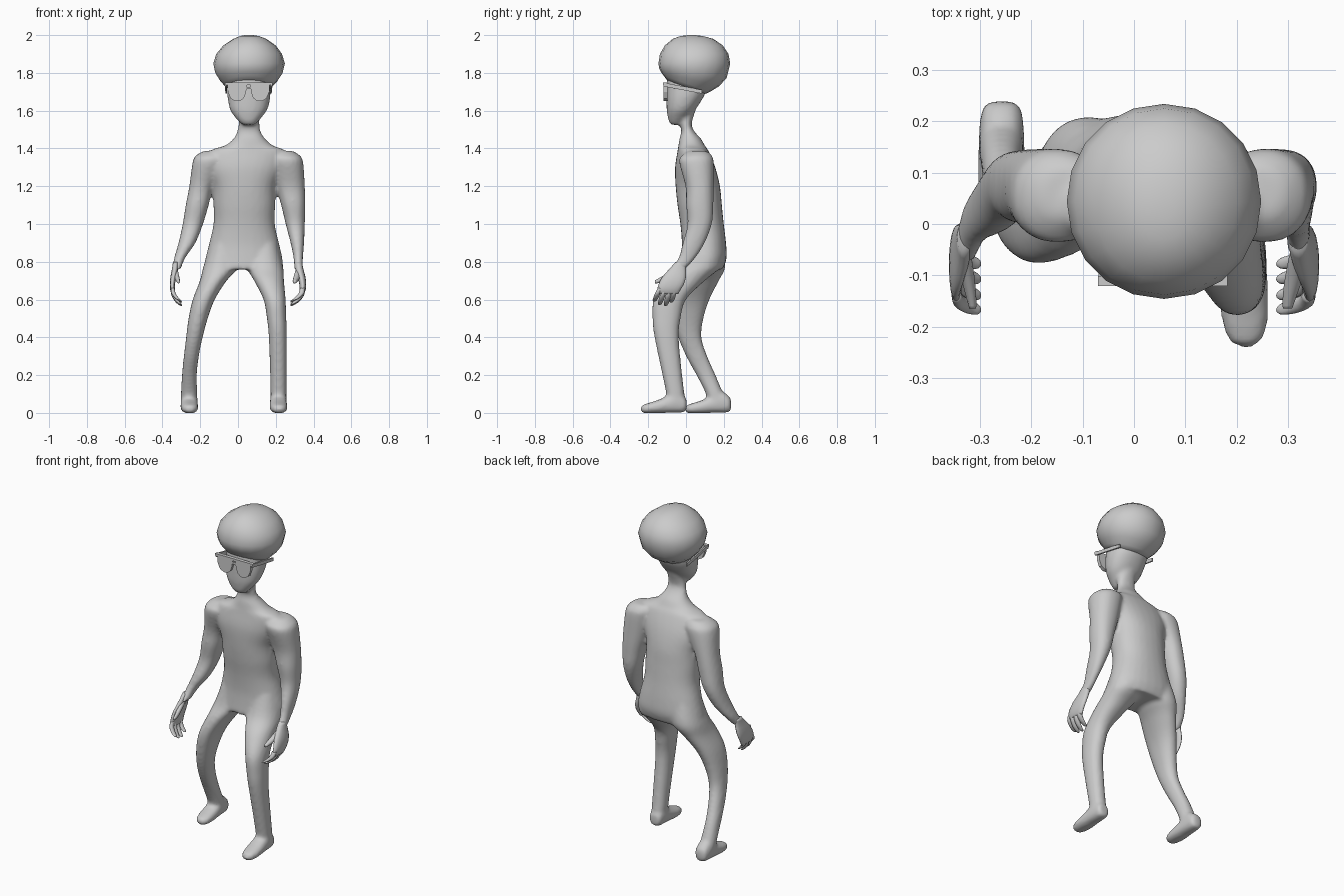
import bpy, bmesh, math
from mathutils import Vector


def smooth_rows(rows, n):
    """Catmull-Rom interpolation between section rows."""
    out = []
    for i in range(len(rows) - 1):
        p = [rows[max(i - 1, 0)], rows[i], rows[i + 1], rows[min(i + 2, len(rows) - 1)]]
        for k in range(n):
            t = k / n
            out.append([0.5 * (2 * b + (c - a) * t + (2 * a - 5 * b + 4 * c - d) * t * t
                               + (3 * b - a - 3 * c + d) * t ** 3) for a, b, c, d in zip(*p)])
    return out + [list(rows[-1])]


def loft(bm, rows, axis='z', sides=20, n=4, power=2.2):
    """Rows are (level, min u, max u, min v, max v); u is x, v is y or z."""
    rings = []
    for s, u0, u1, v0, v1 in smooth_rows(rows, n):
        ring = []
        for k in range(sides):
            a = 2 * math.pi * k / sides
            c, d = math.cos(a), math.sin(a)
            u = (u0 + u1) / 2 + (u1 - u0) / 2 * math.copysign(abs(c) ** (2 / power), c)
            v = (v0 + v1) / 2 + (v1 - v0) / 2 * math.copysign(abs(d) ** (2 / power), d)
            ring.append(bm.verts.new((u, v, s) if axis == 'z' else (u, s, v)))
        rings.append(ring)
    for r, q in zip(rings, rings[1:]):
        for k in range(sides):
            j = (k + 1) % sides
            bm.faces.new((r[k], r[j], q[j], q[k]))
    bm.faces.new(rings[0])
    bm.faces.new(rings[-1])


def finish(bm, name, smooth=True):
    bmesh.ops.recalc_face_normals(bm, faces=bm.faces)
    me = bpy.data.meshes.new(name)
    bm.to_mesh(me)
    bm.free()
    for p in me.polygons:
        p.use_smooth = smooth
    ob = bpy.data.objects.new(name, me)
    bpy.context.collection.objects.link(ob)
    return ob


# Body: overlapping lofts fused into one skin
bm = bmesh.new()
# neck and torso
loft(bm, [(1.60, .01, .11, -.03, .05), (1.53, .002, .115, -.03, .03), (1.49, -.005, .12, -.025, .045),
          (1.45, -.025, .145, -.035, .08), (1.415, -.07, .185, -.04, .10), (1.385, -.15, .25, -.045, .12),
          (1.30, -.17, .24, -.058, .155), (1.20, -.135, .20, -.055, .18), (1.10, -.13, .197, -.045, .19),
          (1.0, -.13, .195, -.03, .20), (.90, -.152, .217, -.022, .212), (.82, -.172, .235, -.025, .215),
          (.76, -.18, .24, -.03, .195)], sides=28)
# head
loft(bm, [(1.525, .025, .09, -.08, -.03), (1.55, -.003, .113, -.093, 0), (1.60, -.04, .152, -.102, .045),
          (1.65, -.052, .168, -.104, .08), (1.70, -.058, .172, -.104, .105), (1.78, -.05, .165, -.10, .12),
          (1.84, -.02, .14, -.08, .11)], sides=24)
# arms
arm_y = [(1.387, .01, .11), (1.365, -.02, .135), (1.33, -.037, .147), (1.20, -.003, .147), (1.10, 0, .145),
         (1.0, .008, .137), (.90, -.018, .10), (.82, -.04, .05), (.76, -.08, -.005)]
right_x = [(.17, .29), (.16, .325), (.165, .345), (.20, .354), (.228, .357), (.252, .354),
           (.278, .35), (.294, .344), (.298, .343)]
left_x = [(-.18, -.07), (-.22, -.06), (-.24, -.06), (-.258, -.13), (-.277, -.155), (-.293, -.185),
          (-.315, -.225), (-.338, -.28), (-.348, -.302)]
for xs in (right_x, left_x):
    loft(bm, [(z, x[0], x[1], y0, y1) for (z, y0, y1), x in zip(arm_y, xs)])
# forward leg and trailing leg
loft(bm, [(.90, .06, .21, .0, .18), (.78, .045, .238, -.045, .185), (.70, .085, .244, -.115, .10),
          (.60, .135, .252, -.172, .0), (.50, .153, .256, -.178, -.028), (.40, .163, .258, -.167, -.038),
          (.20, .17, .258, -.125, -.02), (.10, .172, .257, -.105, -.008), (.04, .175, .255, -.10, -.005)])
loft(bm, [(.90, -.14, .0, .0, .19), (.78, -.182, .005, -.025, .21), (.70, -.202, -.06, -.06, .175),
          (.60, -.24, -.123, -.078, .125), (.50, -.262, -.16, -.068, .093), (.40, -.275, -.187, -.042, .082),
          (.30, -.287, -.207, .0, .113), (.20, -.297, -.218, .055, .157), (.10, -.302, -.215, .105, .198),
          (.04, -.30, -.215, .115, .22)])
# feet
foot = [(.003, .19, .24, .015, .07), (-.01, .176, .252, .003, .09), (-.05, .17, .258, 0, .115),
        (-.10, .168, .26, 0, .09), (-.15, .167, .262, -.002, .068), (-.20, .173, .26, -.002, .052),
        (-.23, .187, .247, 0, .042), (-.24, .205, .23, .01, .03)]
for dx, dy in ((0, 0), (-.472, .236)):
    loft(bm, [(y + dy, x0 + dx, x1 + dx, z0, z1) for y, x0, x1, z0, z1 in foot], axis='y', power=2.4)
body = finish(bm, "body")
remesh = body.modifiers.new("fuse", 'REMESH')
remesh.mode = 'VOXEL'
remesh.voxel_size = .010
remesh.use_smooth_shade = True
sm = body.modifiers.new("soften", 'SMOOTH')
sm.factor = .5
sm.iterations = 8

# Hands: palm, four curled fingers and a thumb
for name, kx, ox in (("right_hand", 1, 0), ("left_hand", -.75, -.09)):
    bm = bmesh.new()
    loft(bm, [(.80, .302, .339, -.055, .005), (.765, .303, .345, -.085, .0), (.72, .315, .357, -.125, .0),
              (.68, .325, .361, -.145, -.012), (.65, .325, .358, -.152, -.03), (.63, .325, .35, -.145, -.04)],
         sides=16, n=2)
    for y0, y1, tip in ((-.138, -.168, .59), (-.111, -.14, .572), (-.084, -.108, .567), (-.058, -.078, .585)):
        rows = []
        for t, x, r in ((0, .341, .013), (.4, .335, .015), (.75, .311, .014), (.93, .29, .011), (1, .282, .005)):
            y, z = y0 + (y1 - y0) * t, .66 + (tip - .66) * t
            rows.append((z, x - r, x + r, y - r, y + r))
        loft(bm, rows, sides=10, n=3, power=2)
    loft(bm, [(-.05, .305, .335, .735, .775), (-.10, .295, .33, .705, .74), (-.14, .29, .317, .688, .716),
              (-.165, .29, .308, .685, .702)], axis='y', sides=10, n=3, power=2)
    for v in bm.verts:
        v.co.x = v.co.x * kx + ox
    finish(bm, name)

# Hair: rounded mass with its lower rim tilted down at the back
bm = bmesh.new()
loft(bm, [(1.715, -.055, .172, -.10, .105), (1.735, -.075, .19, -.118, .13), (1.765, -.10, .215, -.133, .175),
          (1.80, -.12, .236, -.142, .215), (1.85, -.131, .248, -.146, .234), (1.90, -.115, .233, -.138, .225),
          (1.945, -.078, .20, -.112, .195), (1.98, -.025, .15, -.07, .145), (1.995, .01, .11, -.03, .09),
          (2.0, .04, .08, .01, .05)], sides=20, n=1, power=2.05)
for v in bm.verts:
    w = min(max((1.85 - v.co.z) / .12, 0), 1)
    v.co.z -= .35 * (v.co.y - .03) * w
finish(bm, "hair")

# Glasses: two lenses, brow bar, bridge and temples
lens = [(.009, 1.738), (.112, 1.742), (.11, 1.70), (.095, 1.665), (.07, 1.65), (.045, 1.65), (.024, 1.668), (.013, 1.70)]
bm = bmesh.new()


def box(p0, p1, w, h):
    """Beam from p0 to p1 along x or y with width w and height h."""
    p0, p1 = Vector(p0), Vector(p1)
    side = Vector((0, 0, 1)).cross((p1 - p0).normalized()).normalized() * w / 2
    up = Vector((0, 0, h / 2))
    e = [[bm.verts.new(p + a * side + b * up) for a, b in ((-1, -1), (1, -1), (1, 1), (-1, 1))] for p in (p0, p1)]
    for k in range(4):
        bm.faces.new((e[0][k], e[0][k - 1], e[1][k - 1], e[1][k]))
    bm.faces.new(e[0])
    bm.faces.new(e[1])


for s in (-1, 1):
    f = bm.faces.new([bm.verts.new((.056 + s * x, -.119, z)) for x, z in lens])
    ext = bmesh.ops.extrude_face_region(bm, geom=[f])
    moved = [g for g in ext["geom"] if isinstance(g, bmesh.types.BMVert)]
    bmesh.ops.translate(bm, verts=moved, vec=(0, .02, 0))
    box((.056 + s * .122, -.118, 1.738), (.056 + s * .118, .085, 1.70), .008, .02)
box((-.07, -.111, 1.742), (.182, -.111, 1.742), .02, .014)
box((.04, -.111, 1.72), (.072, -.111, 1.72), .014, .012)
finish(bm, "glasses", smooth=False)
